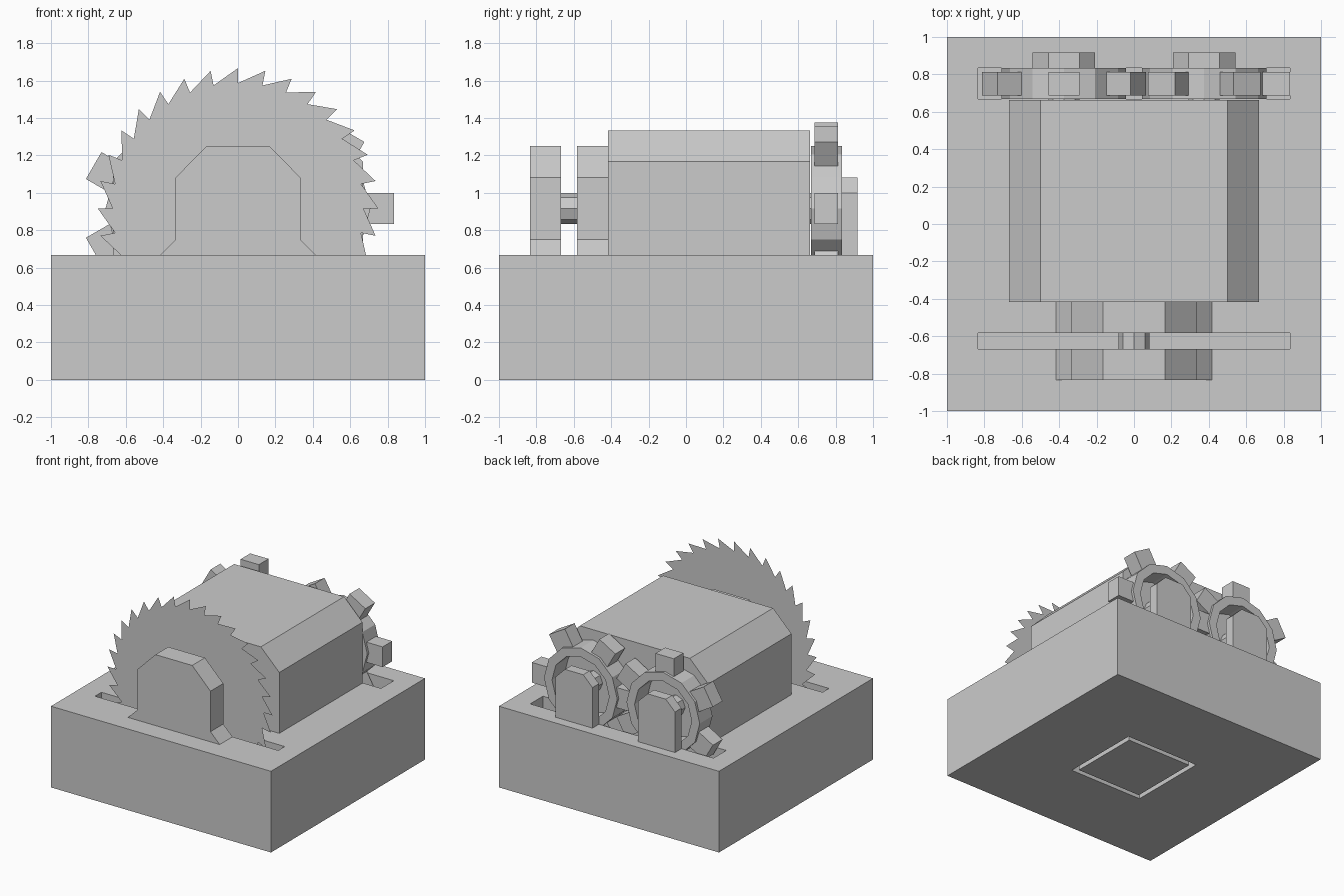
import bpy, bmesh
from math import sin, cos, pi, tau

if "Cube" in bpy.data.objects:
    bpy.data.objects.remove(bpy.data.objects["Cube"])

AXIS_Z = 0.917  # height shared by the saw and gear axles


def finish(name, bm):
    bmesh.ops.recalc_face_normals(bm, faces=bm.faces)
    mesh = bpy.data.meshes.new(name)
    bm.to_mesh(mesh)
    bm.free()
    obj = bpy.data.objects.new(name, mesh)
    bpy.context.collection.objects.link(obj)
    return obj


def add_prism(bm, profile, y0, y1):
    """Extrude an (x, z) outline from y0 to y1."""
    face = bm.faces.new([bm.verts.new((x, y0, z)) for x, z in profile])
    out = bmesh.ops.extrude_face_region(bm, geom=[face])
    verts = [v for v in out["geom"] if isinstance(v, bmesh.types.BMVert)]
    bmesh.ops.translate(bm, verts=verts, vec=(0, y1 - y0, 0))


def prism(name, profile, y0, y1):
    bm = bmesh.new()
    add_prism(bm, profile, y0, y1)
    return finish(name, bm)


def box(name, x0, x1, y0, y1, z0, z1):
    return prism(name, [(x0, z0), (x1, z0), (x1, z1), (x0, z1)], y0, y1)


def mirrored(half, cx=0):
    """Complete a right-half outline to a symmetric one."""
    return [(cx + x, z) for x, z in half] + [(cx - x, z) for x, z in reversed(half)]


def circle(cx, r, n):
    return [(cx + r * cos(tau * i / n), AXIS_Z + r * sin(tau * i / n)) for i in range(n)]


def cut(target, cutter):
    cutter.hide_render = True
    mod = target.modifiers.new("cut", "BOOLEAN")
    mod.operation = "DIFFERENCE"
    mod.solver = "EXACT"
    mod.object = cutter
    bpy.context.view_layer.objects.active = target
    bpy.ops.object.modifier_apply(modifier=mod.name)
    bpy.data.objects.remove(cutter)


# Base with saw slot, gear slot and underside groove
base = box("base", -1, 1, -1, 1, 0, 0.667)
cut(base, box("saw_slot", -0.833, 0.833, -0.667, -0.583, 0.125, 0.8))
cut(base, box("gear_slot", -0.833, 0.833, 0.667, 0.833, 0.417, 0.8))
cut(base, box("underside_recess", -0.333, 0.333, -0.333, 0.333, -0.1, 0.083))
box("underside_plate", -0.295, 0.295, -0.295, 0.295, 0, 0.083)

# Main housing with chamfered top edges
prism("housing", mirrored([(0.667, 0.667), (0.667, 1.167), (0.5, 1.333)]), -0.417, 0.664)

# Bearing blocks either side of the saw
bearing = mirrored([(0.417, 0.667), (0.333, 0.75), (0.333, 1.083), (0.167, 1.25)])
prism("front_bearing", bearing, -0.833, -0.667)
prism("inner_bearing", bearing, -0.583, -0.417)
prism("saw_axle", circle(0, 0.083, 8), -0.667, -0.583)

# Flat saw blade: each tooth is a radial edge with a ramp to the next tip
TEETH = 32
bm = bmesh.new()
blade = []
for i in range(TEETH):
    a = pi / 2 - tau * i / TEETH
    for r in (0.75, 0.67):
        blade.append(bm.verts.new((r * cos(a), -0.625, AXIS_Z + r * sin(a))))
bm.faces.new(blade)
finish("saw_blade", bm)


def gear(name, cx, phase):
    bm = bmesh.new()
    # Hollow twelve-sided rim
    loops = [[bm.verts.new((x, y, z)) for x, z in circle(cx, r, 12)]
             for r, y in ((0.333, 0.667), (0.333, 0.833), (0.26, 0.833), (0.26, 0.667))]
    for k in range(4):
        a, b = loops[k], loops[(k + 1) % 4]
        for i in range(12):
            j = (i + 1) % 12
            bm.faces.new((a[i], a[j], b[j], b[i]))
    # Six block teeth
    for t in range(6):
        c, s = cos(phase + t * pi / 3), sin(phase + t * pi / 3)
        tooth = [(0.3, -0.083), (0.458, -0.083), (0.458, 0.083), (0.3, 0.083)]
        add_prism(bm, [(cx + r * c - w * s, AXIS_Z + r * s + w * c) for r, w in tooth],
                  0.6875, 0.8125)
    finish(name, bm)


# Meshing gears with axles and support posts at the back
for side, cx, phase in (("left", -0.375, pi / 2), ("right", 0.375, 0)):
    gear(side + "_gear", cx, phase)
    prism(side + "_gear_axle", circle(cx, 0.083, 8), 0.664, 0.833)
    prism(side + "_gear_post", mirrored([(0.167, 0.667), (0.167, 1.0), (0.083, 1.083)], cx),
          0.833, 0.917)
